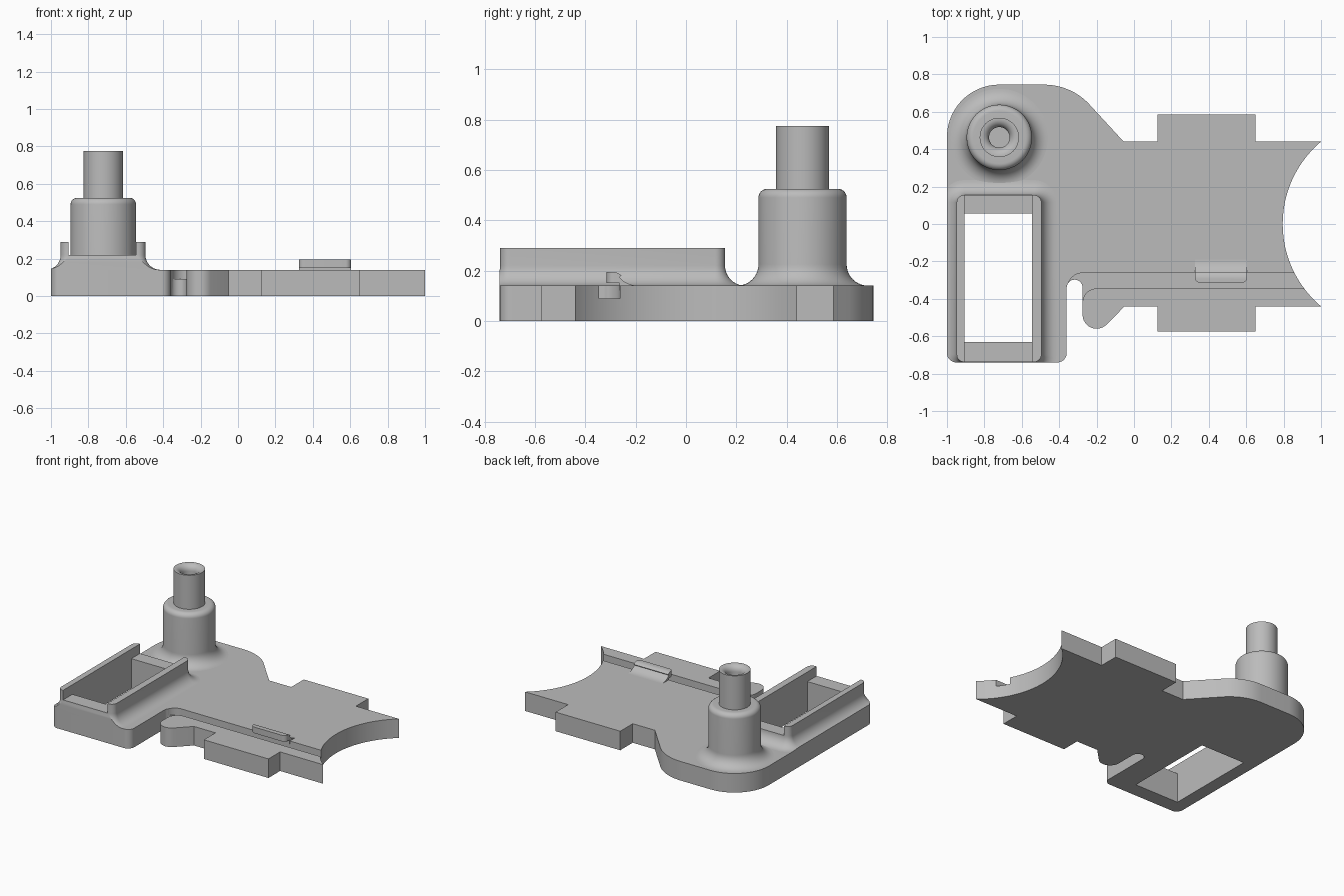
import bpy, bmesh
from math import cos, sin, radians

if "Cube" in bpy.data.objects:
    bpy.data.objects.remove(bpy.data.objects["Cube"], do_unlink=True)

grey = bpy.data.materials.new("plain grey")
grey.use_nodes = True
colour = (0.5, 0.5, 0.5, 1)
grey.diffuse_color = colour
grey.node_tree.nodes["Principled BSDF"].inputs["Base Color"].default_value = colour


def arc(cx, cy, r, a, b, n=12):
    angles = [radians(a + (b - a) * i / n) for i in range(n + 1)]
    return [(cx + r * cos(t), cy + r * sin(t)) for t in angles]


def rounded_rect(x0, x1, y0, y1, r):
    return (arc(x1 - r, y1 - r, r, 0, 90, 8) + arc(x0 + r, y1 - r, r, 90, 180, 8)
            + arc(x0 + r, y0 + r, r, 180, 270, 8) + arc(x1 - r, y0 + r, r, 270, 360, 8))


def loft(name, rings):
    """Skin a stack of equal-length 3D rings and cap both ends."""
    bm = bmesh.new()
    loops = [[bm.verts.new(p) for p in ring] for ring in rings]
    for low, high in zip(loops, loops[1:]):
        for i in range(len(low)):
            j = (i + 1) % len(low)
            bm.faces.new((low[i], low[j], high[j], high[i]))
    bm.faces.new(loops[0][::-1])
    bm.faces.new(loops[-1])
    bmesh.ops.recalc_face_normals(bm, faces=bm.faces)
    mesh = bpy.data.meshes.new(name)
    bm.to_mesh(mesh)
    bm.free()
    mesh.materials.append(grey)
    obj = bpy.data.objects.new(name, mesh)
    bpy.context.collection.objects.link(obj)
    return obj


def at_z(outline, z):
    return [(x, y, z) for x, y in outline]


def prism(name, outline, z0, z1):
    return loft(name, [at_z(outline, z0), at_z(outline, z1)])


def block(name, x0, x1, y0, y1, z0, z1):
    return prism(name, [(x0, y0), (x1, y0), (x1, y1), (x0, y1)], z0, z1)


def activate(obj):
    bpy.ops.object.select_all(action='DESELECT')
    obj.select_set(True)
    bpy.context.view_layer.objects.active = obj


def boolean(obj, cutter, operation='DIFFERENCE'):
    cutter.hide_render = True
    mod = obj.modifiers.new("cut", 'BOOLEAN')
    mod.operation, mod.object, mod.solver = operation, cutter, 'EXACT'
    activate(obj)
    bpy.ops.object.modifier_apply(modifier=mod.name)


# Footprint: concave end, side lugs, finger, slot, frame corners, boss lobe
footprint = (
    arc(1.37, 0, 0.575, 130, 230, 40)
    + [(0.65, -0.44), (0.65, -0.575), (0.125, -0.575), (0.125, -0.44), (-0.05, -0.44)]
    + arc(-0.2, -0.485, 0.075, -45, -180)
    + arc(-0.3175, -0.34, 0.0425, 0, 180)
    + arc(-0.41, -0.69, 0.05, 0, -90)
    + arc(-0.95, -0.69, 0.05, -90, -180)
    + arc(-0.72, 0.465, 0.28, 180, 90, 24)
    + arc(-0.48, 0.415, 0.33, 90, 45)
    + [(-0.055, 0.44), (0.125, 0.44), (0.125, 0.585), (0.65, 0.585), (0.65, 0.44)])
TOP = 0.14
plate = prism("base_plate", footprint, 0, TOP)

# Cutters
window = block("window_cutter", -0.905, -0.545, -0.63, 0.055, -1, 1)
channel = block("channel_cutter", -0.905, -0.545, -1, 0.4, 0.22, 1)
limit = prism("footprint_limit", footprint, -1, 1)
groove = prism("groove_cutter",
               [(1.2, -0.262)] + arc(-0.275, -0.342, 0.08, 90, 180)
               + [(-0.355, -0.42)] + arc(-0.2, -0.42, 0.075, 180, 90)
               + [(1.2, -0.345)], 0.09, 1)
tab_limit = prism("tab_limit", rounded_rect(0.325, 0.605, -0.315, 0, 0.03), 0, 1)

boolean(plate, window)
boolean(plate, groove)

# Raised frame with a flared foot, open channel and window
R = 0.08
flare = [(0.08, 0.135)] + arc(R, TOP + R, R, 270, 180, 10) + [(0, 0.29)]
frame = loft("raised_frame", [
    at_z(rounded_rect(-0.948 - d, -0.495 + d, -0.738 - d, 0.155 + d, 0.04 + d), z)
    for d, z in flare])
boolean(frame, limit, 'INTERSECT')
boolean(frame, window)
boolean(frame, channel)

# Turned boss with filleted foot, stepped post and blind hole
profile = ([(0.26, 0.12)] + arc(0.26, 0.225, 0.085, 270, 180, 10)
           + arc(0.14, 0.49, 0.035, 0, 90, 8)
           + [(0.105, 0.525), (0.105, 0.775)]
           + arc(0.1, 0.73, 0.045, 90, 180, 8) + [(0.055, 0.5)])
boss = loft("boss_post", [at_z(arc(-0.72, 0.463, r, 0, 354.375, 63), z)
                          for r, z in profile])

# Retaining tab hooked over the groove
section = ([(-0.265, 0.12), (-0.265, 0.15), (-0.33, 0.15), (-0.33, 0.195)]
           + arc(-0.295, 0.135, 0.06, 90, 50, 6)
           + arc(-0.19, 0.24, 0.1, 222, 270, 8) + [(-0.19, 0.12)])
tab = loft("retaining_tab", [[(x, y, z) for y, z in section] for x in (0.3, 0.63)])
boolean(tab, tab_limit, 'INTERSECT')

# Remove helpers and smooth the curved surfaces
for cutter in (window, channel, limit, groove, tab_limit):
    bpy.data.objects.remove(cutter, do_unlink=True)
for part in (plate, frame, boss, tab):
    activate(part)
    bpy.ops.object.shade_smooth_by_angle(angle=radians(30))
